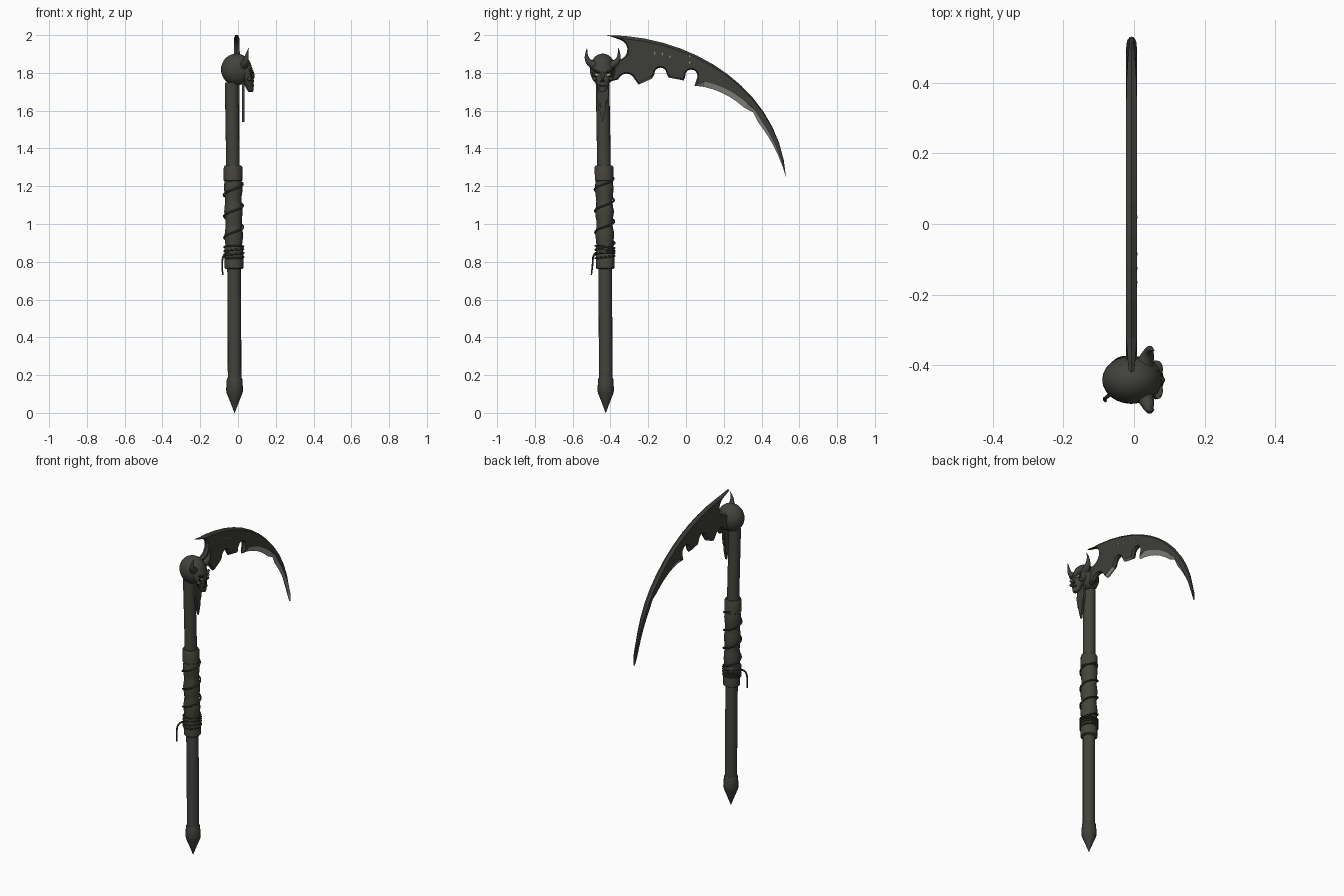
import bpy, bmesh, math, random
from mathutils import Vector

if "Cube" in bpy.data.objects:
    bpy.data.objects.remove(bpy.data.objects["Cube"])

random.seed(4)

def material(name, rgb):
    m = bpy.data.materials.new(name)
    m.diffuse_color = (*rgb, 1)
    m.use_nodes = True
    m.node_tree.nodes["Principled BSDF"].inputs["Base Color"].default_value = m.diffuse_color
    return m

WOOD = material("dark_shaft", (0.056, 0.056, 0.047))
WRAP = material("dark_leather", (0.058, 0.056, 0.043))
CORD = material("cord", (0.032, 0.032, 0.027))
STEEL = material("dark_steel", (0.048, 0.049, 0.041))
EDGE = material("bright_edge", (0.33, 0.33, 0.31))
BONE = material("dark_skull", (0.054, 0.054, 0.046))
EYE = material("eye_yellow", (0.36, 0.33, 0.14))
BLACK = material("socket_black", (0.012, 0.012, 0.010))

def finish(bm, name, mats, angle=40):
    bmesh.ops.recalc_face_normals(bm, faces=bm.faces)
    me = bpy.data.meshes.new(name)
    bm.to_mesh(me)
    bm.free()
    ob = bpy.data.objects.new(name, me)
    bpy.context.collection.objects.link(ob)
    for m in mats:
        me.materials.append(m)
    if angle:
        bpy.ops.object.select_all(action='DESELECT')
        bpy.context.view_layer.objects.active = ob
        ob.select_set(True)
        bpy.ops.object.shade_smooth_by_angle(angle=math.radians(angle))
    return ob

def loft(name, sections, mat, n=16, bump=0.0, angle=40):
    """Stack of horizontal ellipses: (x, y, z, rx, ry)."""
    bm = bmesh.new()
    rings = []
    for x, y, z, rx, ry in sections:
        ring = []
        for i in range(n):
            a = 2 * math.pi * i / n
            k = 1 + random.uniform(-bump, bump)
            ring.append(bm.verts.new((x + rx * k * math.cos(a), y + ry * k * math.sin(a), z)))
        rings.append(ring)
    for r, s in zip(rings, rings[1:]):
        for i in range(n):
            j = (i + 1) % n
            bm.faces.new((r[i], r[j], s[j], s[i]))
    bm.faces.new(rings[0])
    bm.faces.new(rings[-1])
    return finish(bm, name, [mat], angle)

def ball(name, loc, scale, mat, rot_x=0.0, seg=16):
    bm = bmesh.new()
    bmesh.ops.create_uvsphere(bm, u_segments=seg, v_segments=seg * 3 // 4, radius=1)
    ob = finish(bm, name, [mat], 80)
    ob.location, ob.scale, ob.rotation_euler = loc, scale, (rot_x, 0, 0)

def tube(name, pts, mat, r, taper=0.0, cyclic=False):
    cu = bpy.data.curves.new(name, 'CURVE')
    cu.dimensions = '3D'
    cu.bevel_depth, cu.bevel_resolution, cu.resolution_u = r, 2, 4
    cu.use_fill_caps = True
    sp = cu.splines.new('BEZIER')
    sp.bezier_points.add(len(pts) - 1)
    for i, (bp, p) in enumerate(zip(sp.bezier_points, pts)):
        bp.co, bp.radius = p, 1 - taper * i / (len(pts) - 1)
        bp.handle_left_type = bp.handle_right_type = 'AUTO'
    sp.use_cyclic_u = cyclic
    cu.materials.append(mat)
    bpy.context.collection.objects.link(bpy.data.objects.new(name, cu))

def plate(name, yz, x, t, mat):
    bm = bmesh.new()
    a, b = [[bm.verts.new((x + s * t / 2, y, z)) for y, z in yz] for s in (-1, 1)]
    bm.faces.new(a)
    bm.faces.new(b)
    for i in range(len(a)):
        j = (i + 1) % len(a)
        bm.faces.new((a[i], a[j], b[j], b[i]))
    finish(bm, name, [mat], 0)

# Shaft along a slightly bent axis
def axis(z):
    k = (z / 1.75) ** 2
    return -0.018 - 0.016 * k, -0.425 - 0.017 * k

def along(zr):
    return [(*axis(z), z, r, r) for z, r in zr]

loft("shaft", along([(0.15 + 0.1 * i, 0.036) for i in range(17)]), WOOD)
loft("butt_spike", along([(0, .001), (.055, .022), (.105, .042), (.12, .045), (.18, .041), (.187, .037)]), STEEL, 14)

# Leather grip with a cuff at each end
loft("grip_wrap", along([(0.78 + 0.026 * i, 0.046 + 0.003 * math.sin(i * 1.3)) for i in range(21)]), WRAP, 16, 0.03, 60)
for name, z0, z1 in (("lower_cuff", 0.762, 0.885), ("upper_cuff", 1.225, 1.31)):
    loft(name, along([(z0, .043), (z0 + .006, .05), (z1 - .01, .049), (z1, .044)]), WRAP, 16, 0.02)

# Cord: rings, spiral and loose end
def round_grip(z, a, r=0.051):
    x, y = axis(z)
    return (x + r * math.cos(a), y + r * math.sin(a), z)

for k in range(4):
    tube("cord_ring", [round_grip(0.825 + .018 * k + .006 * math.sin(i * .785 + k), i * math.pi / 4)
                       for i in range(8)], CORD, 0.005, cyclic=True)
tube("cord_spiral", [round_grip(0.88 + 0.013 * i, i * 0.72 + 0.5) for i in range(29)], CORD, 0.005)
tube("cord_end", [(-.05, -.465, .855), (-.075, -.488, .835), (-.084, -.495, .78), (-.080, -.501, .73)], CORD, 0.006, 0.4)

# Blade outline from two long curves and round notches: (point, rim inset, bright)
def bezier(a, b, c, d, t):
    a, b, c, d = map(Vector, (a, b, c, d))
    s = 1 - t
    return a * s ** 3 + b * 3 * s * s * t + c * 3 * s * t * t + d * t ** 3

def arc(y, z, r, a0, a1, n=7):
    angs = [math.radians(a0 + (a1 - a0) * i / (n - 1)) for i in range(n)]
    return [(Vector((y + r * math.cos(a), z + r * math.sin(a))), .007, 0) for a in angs]

TIP, HEEL = (0.53, 1.245), (0.045, 1.732)
out = [(bezier((-.42, 2.0), (.05, 2.0), (.50, 1.70), TIP, i / 14), .003 if i == 0 else .016 * (1 - i / 14) + .001, 0)
       for i in range(14)]
for i in range(15):
    t = i / 14
    p = bezier(TIP, (.46, 1.50), (.27, 1.72), HEEL, t)
    if i == 7:                                   # chipped spot in the cutting edge
        p += Vector((.010, .012))
    out.append((p, .016 if i in (7, 14) else min(.028, .002 + .045 * t), int(i < 14)))
out += arc(.028, 1.785, .033, -10, 190)
out += [(Vector((-.012, 1.760)), .012, 1), (Vector((-.092, 1.775)), .010, 0)]
out += arc(-.135, 1.795, .033, 0, 185)
out += [(Vector((-.180, 1.770)), .012, 1), (Vector((-.250, 1.738)), .010, 0)]
out += arc(-.315, 1.750, .046, 20, 160)
out += [(Vector((-.42, 1.750)), .007, 0), (Vector((-.42, 1.850)), .007, 0)]
out += arc(-.365, 1.923, .055, -85, 75, 8)

BX, HALF = -0.007, 0.015
bm = bmesh.new()
N = len(out)
P = [o[0] for o in out]
inner = []
for i in range(N):
    d = ((P[i] - P[i - 1]).normalized() + (P[(i + 1) % N] - P[i]).normalized()).normalized()
    inner.append(P[i] + Vector((d.y, -d.x)) * out[i][1])
rim = [bm.verts.new((BX, *p)) for p in P]
for side in (-1, 1):
    face = [bm.verts.new((BX + side * HALF * min(1, o[1] / .006), *q)) for o, q in zip(out, inner)]
    bm.faces.new(face)
    for i in range(N):
        j = (i + 1) % N
        bm.faces.new((rim[i], rim[j], face[j], face[i])).material_index = out[i][2]
finish(bm, "blade", [STEEL, EDGE], 0)

# Small pale flecks on the blade
for y, z in ((-.165, 1.905), (-.125, 1.90), (-.085, 1.885), (.02, 1.89), (.02, 1.855)):
    plate("blade_fleck", [(y - .004, z), (y, z - .009), (y + .004, z), (y, z + .009)], BX + HALF, 0.004, EYE)

# Horned skull facing +x
CY = -0.441
ball("cranium", (-.008, CY, 1.818), (.082, .068, .084), BONE, seg=24)
loft("face", [(x, CY, z, rx, ry) for z, x, rx, ry in (
    (1.70, .068, .012, .014), (1.712, .064, .018, .024), (1.757, .052, .029, .038),
    (1.78, .046, .036, .054), (1.825, .036, .040, .056), (1.855, .025, .036, .040))], BONE, 18, 0, 60)
ball("nose_ridge", (.078, CY, 1.785), (.010, .009, .022), BONE)
ball("mouth", (.078, CY, 1.733), (.006, .022, .005), BLACK)
for s in (-1, 1):
    tube("horn", [(.028, CY + s * .040, 1.838), (.038, CY + s * .066, 1.852), (.043, CY + s * .082, 1.872),
                  (.048, CY + s * .086, 1.902), (.057, CY + s * .083, 1.932)], BONE, 0.026, 0.97)
    ball("eye_socket", (.071, CY + s * .029, 1.789), (.008, .020, .013), BLACK, s * .35)
    ball("eye", (.075, CY + s * .030, 1.789), (.007, .014, .007), EYE, s * .35)
    ball("brow", (.068, CY + s * .030, 1.808), (.014, .026, .007), BONE, s * .4)
    ball("cheekbone", (.062, CY + s * .042, 1.768), (.013, .013, .010), BONE)
    ball("nostril", (.081, CY + s * .006, 1.757), (.004, .004, .008), BLACK, s * .3)
for k in range(-2, 3):
    y = CY + k * .008
    plate("tooth", [(y - .003, 1.739), (y + .003, 1.739), (y, 1.727)], .083 - abs(k) * .002, .005, BONE)

# Hanging shards below the jaw
for dy, w, low in ((0, .016, 1.54), (-.021, .011, 1.61), (.021, .011, 1.63)):
    y = CY + dy
    plate("hanging_shard", [(y - w * .7, 1.755), (y + w * .7, 1.755), (y + w, low + .06), (y, low), (y - w, low + .06)],
          .027, .014, STEEL)
